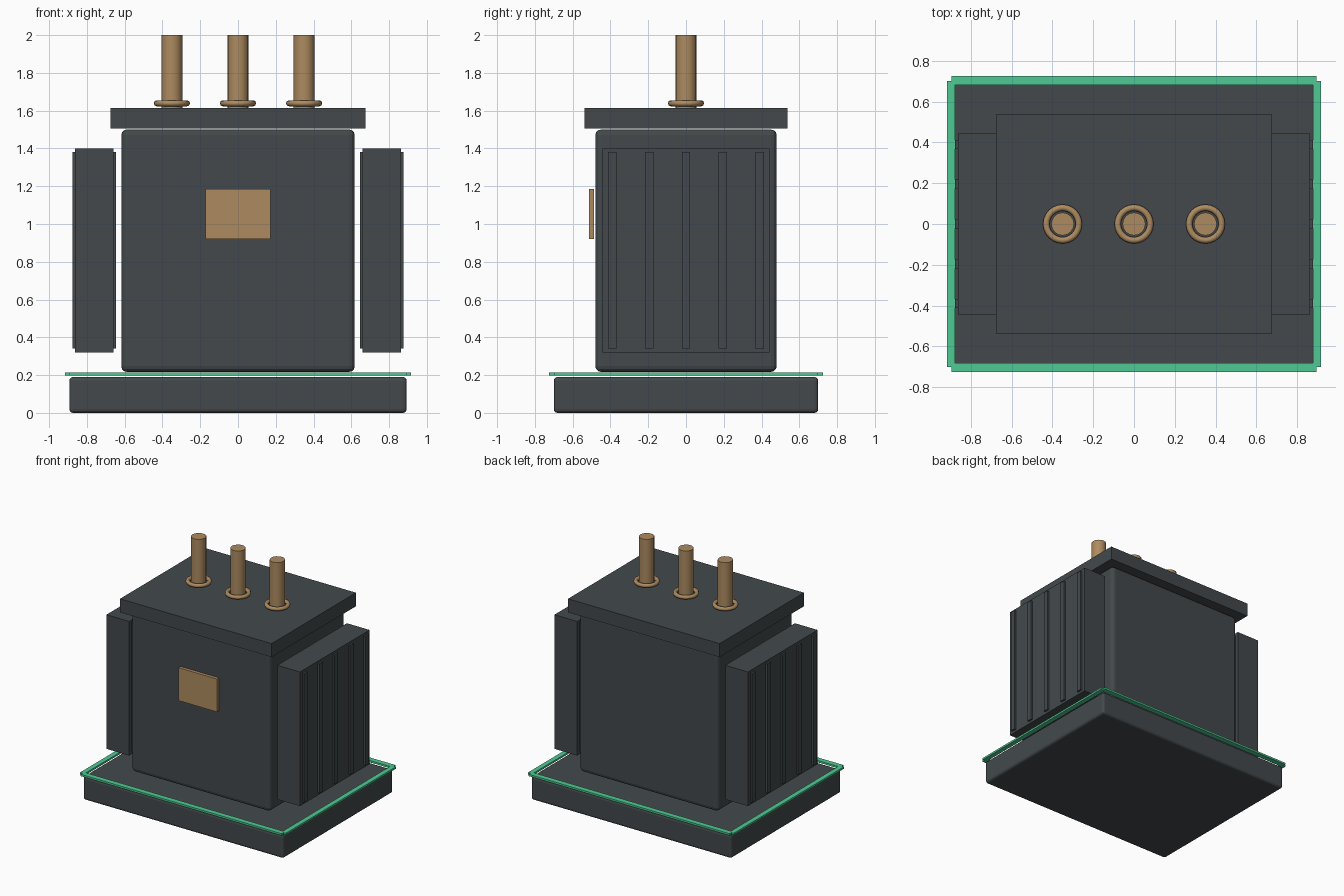
import bpy
import math

if "Cube" in bpy.data.objects:
    bpy.data.objects.remove(bpy.data.objects["Cube"])


def material(name, rgb):
    m = bpy.data.materials.new(name)
    m.diffuse_color = (*rgb, 1)
    m.use_nodes = True
    m.node_tree.nodes["Principled BSDF"].inputs["Base Color"].default_value = m.diffuse_color
    return m


steel = material("dark_steel", (0.056, 0.066, 0.072))
bronze = material("bronze", (0.42, 0.26, 0.118))
green = material("green_trim", (0.078, 0.585, 0.295))


def finish(ob, name, mat):
    ob.name = name
    ob.data.materials.append(mat)
    return ob


def box(name, x, y, z, mat, bevel=0):
    """Box from (min, max) ranges, optionally with rounded edges."""
    lo, hi = zip(x, y, z)
    bpy.ops.mesh.primitive_cube_add(
        size=1, location=[(a + b) / 2 for a, b in zip(lo, hi)])
    ob = finish(bpy.context.object, name, mat)
    ob.scale = [b - a for a, b in zip(lo, hi)]
    bpy.ops.object.transform_apply(location=False, rotation=False, scale=True)
    if bevel:
        mod = ob.modifiers.new("rounded_edges", 'BEVEL')
        mod.width = bevel
        mod.segments = 3
    return ob


# Plinth, tank and lid
box("plinth", (-0.893, 0.893), (-0.70, 0.70), (0, 0.19), steel, 0.02)
box("tank", (-0.618, 0.618), (-0.48, 0.48), (0.217, 1.50), steel, 0.03)
box("lid", (-0.675, 0.675), (-0.537, 0.537), (1.505, 1.614), steel)

# Nameplate on the front
box("nameplate", (-0.172, 0.172), (-0.513, -0.487), (0.92, 1.185), bronze)

for s, side in ((-1, "left"), (1, "right")):
    # Radiator block with ribs running through it
    box(f"radiator_{side}", sorted((s * 0.66, s * 0.862)), (-0.443, 0.443),
        (0.32, 1.40), steel)
    for i in range(5):
        y = (i - 2) * 0.195
        box(f"radiator_rib_{side}_{i + 1}", sorted((s * 0.647, s * 0.877)),
            (y - 0.022, y + 0.022), (0.34, 1.38), steel)
    # Trim strips above the plinth edge
    box(f"trim_{side}", sorted((s * 0.877, s * 0.916)), (-0.70, 0.70),
        (0.199, 0.214), green)
    end = "front" if s < 0 else "back"
    box(f"trim_{end}", (-0.895, 0.895), sorted((s * 0.681, s * 0.724)),
        (0.199, 0.214), green)

# Bushings with a ring at the foot
for i in range(3):
    x = (i - 1) * 0.35
    bpy.ops.mesh.primitive_cylinder_add(
        vertices=16, radius=0.056, depth=0.39, location=(x, 0, 1.805))
    finish(bpy.context.object, f"bushing_{i + 1}", bronze)
    bpy.ops.object.shade_smooth_by_angle(angle=math.radians(30))
    bpy.ops.mesh.primitive_torus_add(
        major_segments=24, minor_segments=8, major_radius=0.08,
        minor_radius=0.016, location=(x, 0, 1.639))
    finish(bpy.context.object, f"bushing_ring_{i + 1}", bronze)
    bpy.ops.object.shade_smooth_by_angle(angle=math.radians(60))
